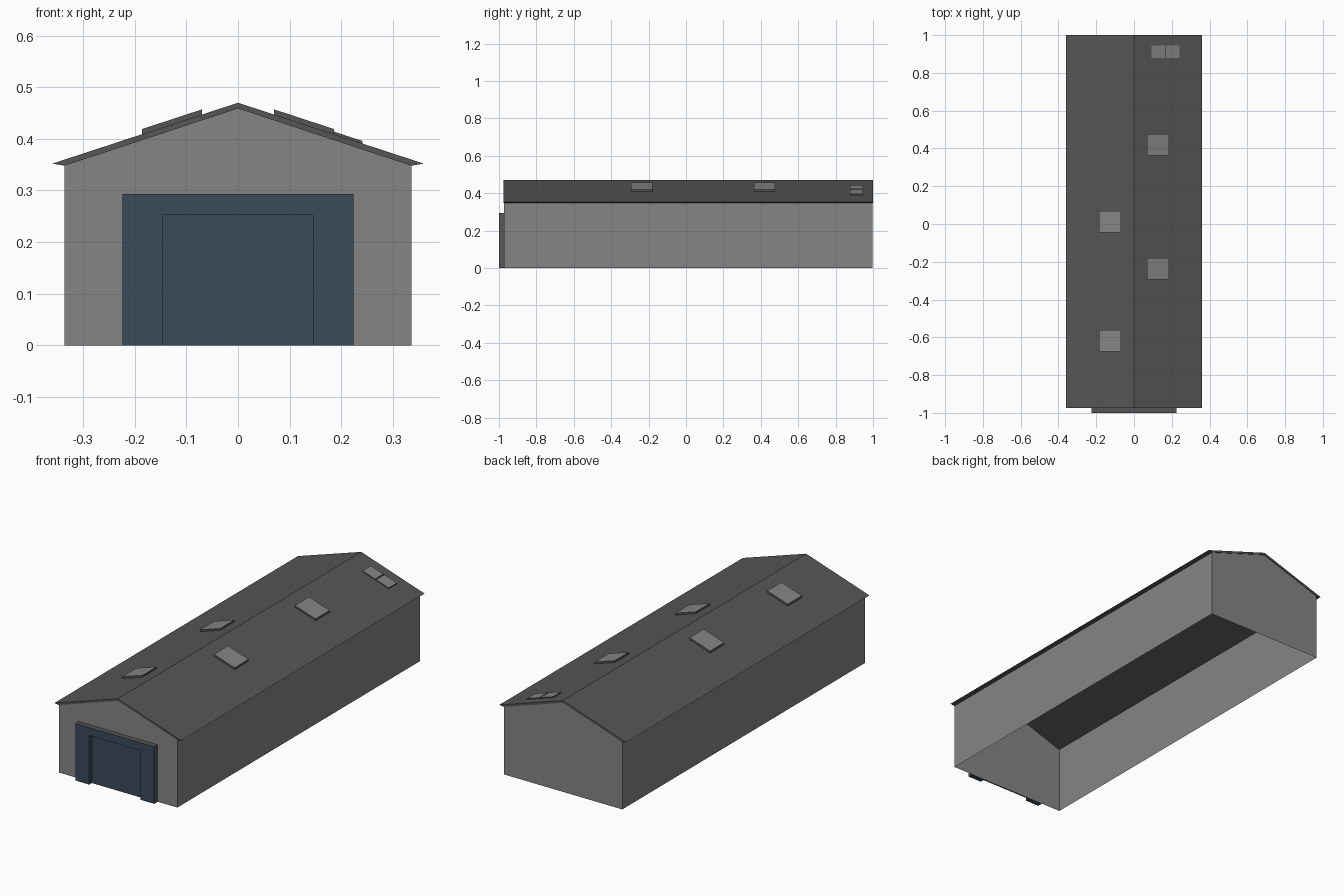
import bpy, bmesh, math
from mathutils import Vector

if "Cube" in bpy.data.objects:
    bpy.data.objects.remove(bpy.data.objects["Cube"])


def material(name, rgb):
    m = bpy.data.materials.new(name)
    m.diffuse_color = (*rgb, 1)
    m.use_nodes = True
    m.node_tree.nodes["Principled BSDF"].inputs["Base Color"].default_value = m.diffuse_color
    return m


GREY = material("wall grey", (0.235, 0.235, 0.235))
DARK = material("roof dark grey", (0.092, 0.092, 0.092))
BLUE = material("door blue", (0.040, 0.069, 0.102))

EAVE_X, EAVE_Z, RIDGE_Z = 0.36, 0.352, 0.47
SLOPE = (RIDGE_Z - EAVE_Z) / EAVE_X


def prism(name, profile, y0, y1, mats, rule=None, skip=None):
    """Extrude an x-z outline along y; rule picks a material, skip drops faces by normal."""
    bm = bmesh.new()
    front = [bm.verts.new((x, y0, z)) for x, z in profile]
    back = [bm.verts.new((x, y1, z)) for x, z in profile]
    bm.faces.new(front)
    bm.faces.new(back[::-1])
    n = len(profile)
    for i in range(n):
        j = (i + 1) % n
        bm.faces.new((front[j], front[i], back[i], back[j]))
    bmesh.ops.recalc_face_normals(bm, faces=bm.faces)
    bm.normal_update()
    for f in bm.faces:
        f.material_index = rule(f) if rule else 0
    if skip:
        bmesh.ops.delete(bm, geom=[f for f in bm.faces if skip(f)], context='FACES_ONLY')
    mesh = bpy.data.meshes.new(name)
    bm.to_mesh(mesh)
    bm.free()
    for m in mats:
        mesh.materials.append(m)
    ob = bpy.data.objects.new(name, mesh)
    bpy.context.collection.objects.link(ob)
    return ob


# Wall shell: gabled ends, open underneath and under the roof
prism("walls", [(-0.336, 0), (0.336, 0), (0.336, 0.349), (0, 0.460), (-0.336, 0.349)],
      -0.972, 0.997, [GREY], skip=lambda f: abs(f.normal.z) > 0.5)

# Thin pitched roof with tapered eaves
prism("roof", [(-EAVE_X, EAVE_Z), (-0.336, 0.348), (0, 0.459), (0.336, 0.348),
               (EAVE_X, EAVE_Z), (0, RIDGE_Z)], -0.975, 1.0, [DARK])

# Door surround: blue front and reveals, dark outer sides and top
def surround_colour(f):
    c = f.calc_center_median()
    outer = abs(c.x) > 0.22 or (f.normal.z > 0.9 and c.z > 0.28)
    return 1 if outer else 0

prism("door_surround", [(-0.224, 0), (-0.145, 0), (-0.145, 0.252), (0.145, 0.252),
                        (0.145, 0), (0.224, 0), (0.224, 0.293), (-0.224, 0.293)],
      -1.0, -0.973, [BLUE, DARK], surround_colour)

# Recessed door leaf
prism("door_leaf", [(-0.145, 0), (0.145, 0), (0.145, 0.252), (-0.145, 0.252)],
      -0.979, -0.973, [BLUE])


# Roof lights: pale top, dark sides, following the roof pitch
def roof_light(name, x0, x1, y0, y1, height):
    def z(x):
        return RIDGE_Z - SLOPE * abs(x)
    prism(name, [(x0, z(x0) - 0.003), (x1, z(x1) - 0.003),
                 (x1, z(x1) + height), (x0, z(x0) + height)],
          y0, y1, [GREY, DARK], lambda f: 0 if f.normal.z > 0.7 else 1)


for i, (side, yc) in enumerate([(1, 0.42), (1, -0.237), (-1, 0.013), (-1, -0.617)]):
    a, b = sorted((side * 0.07, side * 0.186))
    roof_light(f"skylight_{i + 1}", a, b, yc - 0.057, yc + 0.057, 0.010)
for i, x in enumerate((0.093, 0.170)):
    roof_light(f"small_skylight_{i + 1}", x, x + 0.071, 0.878, 0.945, 0.005)
